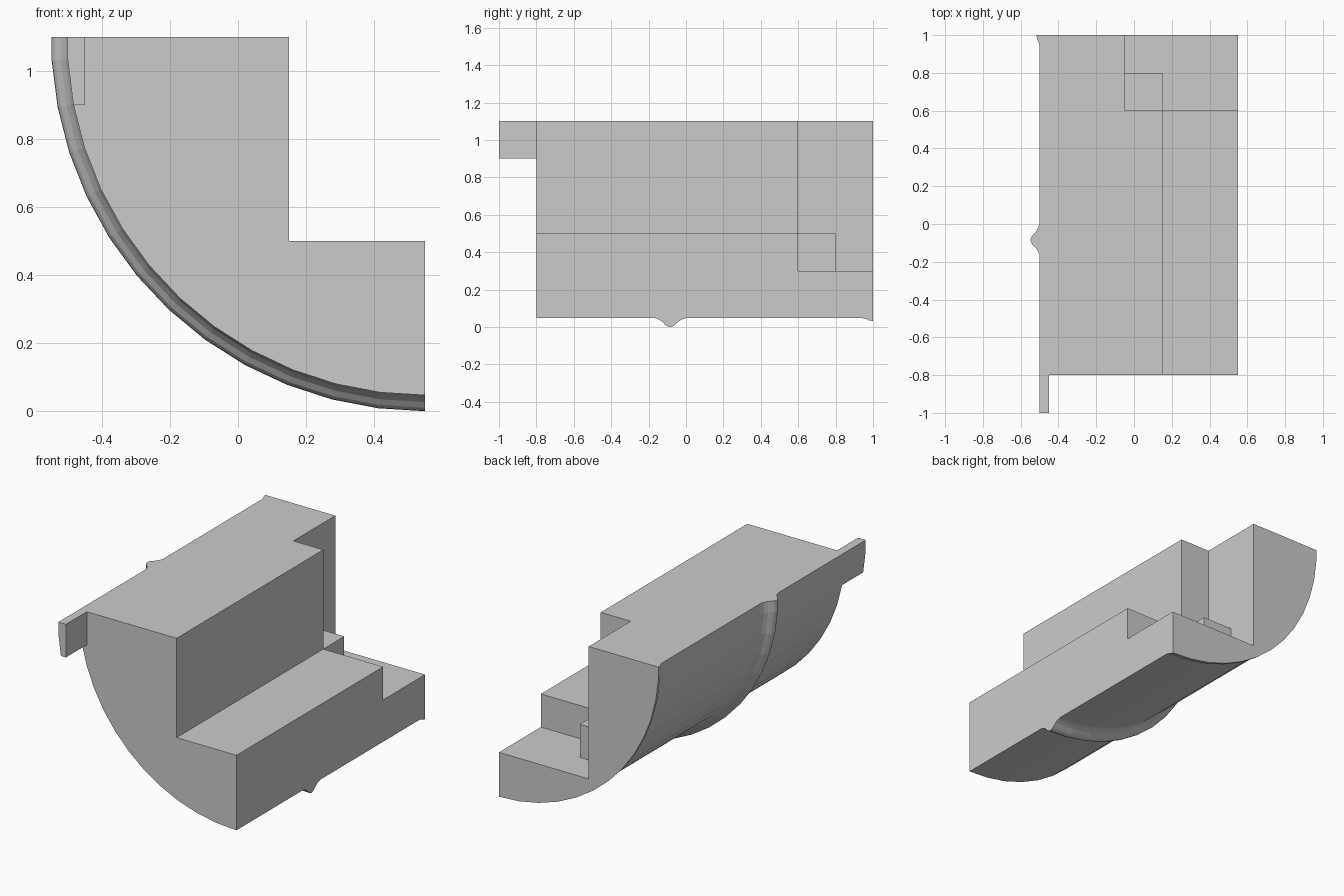
import bpy, bmesh, math

if "Cube" in bpy.data.objects:
    bpy.data.objects.remove(bpy.data.objects["Cube"])

AX, AZ, R = 0.55, 1.10, 1.053      # quarter-round axis and plain radius
STEP = math.radians(7.2)           # 50-sided round


def arc():
    """(direction x, direction z, scale) from the bottom up to the top plane."""
    pts = [(-math.sin(k * STEP), -math.cos(k * STEP)) for k in range(13)]
    pts.append((-math.cos(STEP / 2), 0.0))   # last facet is cut by the top plane
    return pts


def make_object(name, bm):
    bmesh.ops.recalc_face_normals(bm, faces=bm.faces)
    mesh = bpy.data.meshes.new(name)
    bm.to_mesh(mesh)
    bm.free()
    obj = bpy.data.objects.new(name, mesh)
    bpy.context.collection.objects.link(obj)
    return obj


def box(name, lo, hi):
    bm = bmesh.new()
    bmesh.ops.create_cube(bm, size=1)
    for v in bm.verts:
        v.co = [lo[i] + (v.co[i] + 0.5) * (hi[i] - lo[i]) for i in range(3)]
    return make_object(name, bm)


def cut(obj, lo, hi):
    cutter = box("cutter", lo, hi)
    cutter.hide_render = True
    mod = obj.modifiers.new("cut", 'BOOLEAN')
    mod.operation, mod.solver, mod.object = 'DIFFERENCE', 'EXACT', cutter
    bpy.context.view_layer.objects.active = obj
    bpy.ops.object.modifier_apply(modifier=mod.name)
    bpy.data.objects.remove(cutter, do_unlink=True)


# Quarter-round body: (y, extra radius) profile with raised rib and rear lip
profile = [(-0.8, 0), (-0.165, 0), (-0.145, 0.007), (-0.125, 0.02),
           (-0.11, 0.037), (-0.095, 0.045), (-0.08, 0.047), (-0.068, 0.042),
           (-0.055, 0.032), (-0.04, 0.018), (-0.02, 0.006), (0, 0),
           (0.945, 0), (0.965, 0.005), (0.98, 0.013), (1.0, 0.015)]
bm = bmesh.new()
cols = [[bm.verts.new((AX + dx * (R + e), y, AZ + dz * (R + e))) for y, e in profile]
        for dx, dz in arc()]
a0, a1 = bm.verts.new((AX, -0.8, AZ)), bm.verts.new((AX, 1.0, AZ))
for c, d in zip(cols, cols[1:]):
    for j in range(len(profile) - 1):
        bm.faces.new((c[j], c[j + 1], d[j + 1], d[j]))
bm.faces.new([a0] + [c[0] for c in cols])
bm.faces.new([a1] + [c[-1] for c in cols])
bm.faces.new([a0] + cols[0] + [a1])
bm.faces.new([a0] + cols[-1] + [a1])
body = make_object("stepped_round_body", bm)

# Long step, then the rear notch that leaves a small corner block
cut(body, (0.15, -2, 0.5), (2, 2, 2))
cut(body, (-0.05, 0.6, 0.5), (2, 2, 2))
cut(body, (0.15, 0.6, 0.3), (2, 2, 2))
cut(body, (-0.05, 0.8, 0.3), (2, 2, 2))

# Front tab following the round outside
outer = [(AX + dx * R, AZ + dz * R) for dx, dz in arc()]
outline = [p for p in outer if p[1] > 0.9] + [(-0.45, 1.1), (-0.45, 0.9), (-0.484, 0.9)]
bm = bmesh.new()
face = bm.faces.new([bm.verts.new((x, -1.0, z)) for x, z in outline])
ext = bmesh.ops.extrude_face_region(bm, geom=[face])
for g in ext["geom"]:
    if isinstance(g, bmesh.types.BMVert):
        g.co.y = -0.8
make_object("front_tab", bm)
